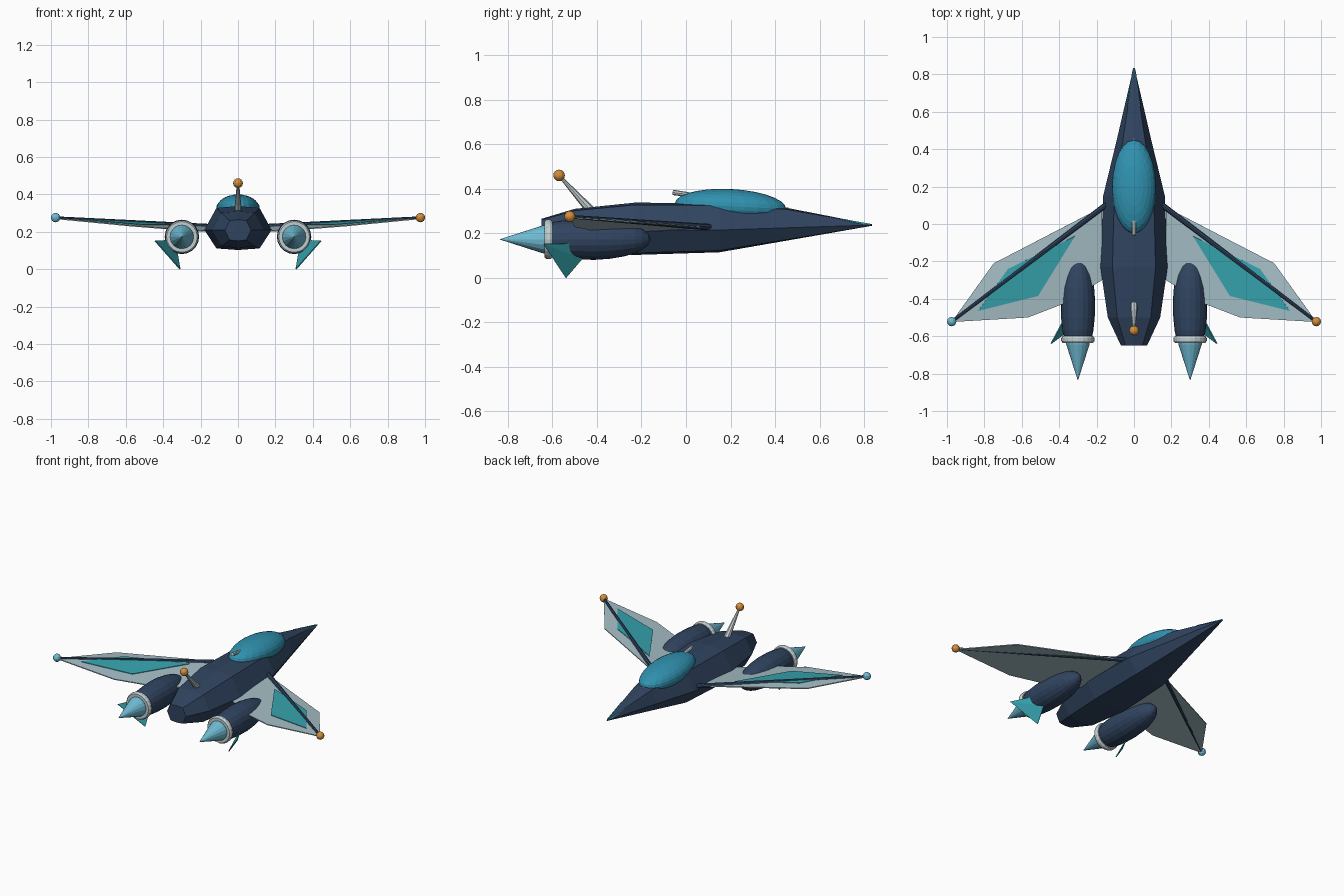
import bpy, bmesh, math
from mathutils import Vector, Matrix

if "Cube" in bpy.data.objects:
    bpy.data.objects.remove(bpy.data.objects["Cube"])


def material(name, r, g, b):
    m = bpy.data.materials.new(name)
    lin = [((c / 255 + 0.055) / 1.055) ** 2.4 for c in (r, g, b)]
    m.diffuse_color = (*lin, 1)
    m.use_nodes = True
    m.node_tree.nodes["Principled BSDF"].inputs["Base Color"].default_value = m.diffuse_color
    return m


NAVY = material("navy", 48, 68, 96)
GLASS = material("canopy blue", 48, 145, 175)
TEAL = material("teal", 54, 163, 174)
SKY = material("sky blue", 112, 188, 213)
ORANGE = material("orange", 212, 143, 58)
PALE = material("pale blue grey", 165, 190, 198)
SILVER = material("silver", 192, 205, 208)


def finish(name, bm, mat, recalc=True):
    if recalc:
        bmesh.ops.recalc_face_normals(bm, faces=bm.faces[:])
    mesh = bpy.data.meshes.new(name)
    bm.to_mesh(mesh)
    bm.free()
    mesh.materials.append(mat)
    ob = bpy.data.objects.new(name, mesh)
    bpy.context.collection.objects.link(ob)
    return ob


def loft(name, rings, mat):
    """Skin a list of equal-length rings and cap both ends."""
    bm = bmesh.new()
    loops = [[bm.verts.new(p) for p in ring] for ring in rings]
    n = len(loops[0])
    for a, b in zip(loops, loops[1:]):
        for i in range(n):
            j = (i + 1) % n
            bm.faces.new((a[i], a[j], b[j], b[i]))
    bm.faces.new(loops[0])
    bm.faces.new(loops[-1])
    return finish(name, bm, mat)


def lathe(name, profile, x, z, mat, n=20):
    """Turn a (y, radius) profile around an axis parallel to y."""
    rings = [[(x + r * math.cos(t * math.tau / n), y, z + r * math.sin(t * math.tau / n))
              for t in range(n)] for y, r in profile]
    return loft(name, rings, mat)


def rod(name, a, b, ra, rb, mat, n=8):
    a, b = Vector(a), Vector(b)
    d = b - a
    q = d.to_track_quat('Z', 'Y').to_matrix().to_4x4()
    bm = bmesh.new()
    bmesh.ops.create_cone(bm, cap_ends=True, segments=n, radius1=ra, radius2=rb,
                          depth=d.length, matrix=Matrix.Translation((a + b) / 2) @ q)
    return finish(name, bm, mat)


def ball(name, loc, radii, mat, u=12, v=8, tilt=0):
    m = Matrix.Translation(loc) @ Matrix.Rotation(tilt, 4, 'X') @ Matrix.Diagonal((*radii, 1))
    bm = bmesh.new()
    bmesh.ops.create_uvsphere(bm, u_segments=u, v_segments=v, radius=1, matrix=m)
    return finish(name, bm, mat)


def plate(name, polys, thick, mat, up=True):
    """Thin sheet from polygons, thickened below its upper side."""
    bm = bmesh.new()
    for poly in polys:
        f = bm.faces.new([bm.verts.new(p) for p in poly])
        f.normal_update()
        if up and f.normal.z < 0:
            f.normal_flip()
    bmesh.ops.remove_doubles(bm, verts=bm.verts[:], dist=1e-5)
    ob = finish(name, bm, mat, recalc=False)
    mod = ob.modifiers.new("thickness", 'SOLIDIFY')
    mod.thickness = thick
    mod.offset = -1 if up else 0
    return ob


# Fuselage: eight-sided sections (y, half width, bottom, middle, top)
STATIONS = [(-.65, .07, .152, .21, .265), (-.5, .14, .115, .21, .31),
            (-.23, .18, .103, .21, .338), (.15, .165, .115, .215, .335),
            (.45, .092, .167, .225, .315), (.835, .003, .234, .237, .24)]


def section(y, w, bot, mid, top):
    k, h = .64, .92
    return [Vector(p) for p in (
        (w, y, mid), (k * w, y, mid + h * (top - mid)), (0, y, top),
        (-k * w, y, mid + h * (top - mid)), (-w, y, mid),
        (-k * w, y, mid + h * (bot - mid)), (0, y, bot), (k * w, y, mid + h * (bot - mid)))]


sections = [section(*s) for s in STATIONS]
loft("fuselage", sections, NAVY)

# Canopy with a rod running through it, and the rear mast
ball("canopy", (0, .2, .322), (.117, .25, .077), GLASS, 24, 14, math.radians(-3))
rod("canopy_rod", (0, -.06, .384), (0, .46, .31), .012, .005, SILVER)
rod("mast", (0, -.43, .305), (0, -.57, .46), .021, .006, SILVER)
ball("mast_ball", (0, -.57, .46), (.026,) * 3, ORANGE)


# Wing height: folded along the spar line
def wing_point(s, x, y, lift=0):
    spar_y = .09 - .758 * (x - .17)
    z = .23 + .055 * (x - .17) - .06 * abs(y - spar_y)
    return (s * x, y, z + lift)


ENGINE = [(-.64, .06), (-.62, .072), (-.57, .083), (-.5, .09), (-.41, .092), (-.34, .087),
          (-.28, .077), (-.23, .063), (-.195, .046), (-.17, .025), (-.16, .005)]
RING = [(-.635, .07), (-.635, .082), (-.625, .089), (-.61, .089), (-.6, .082), (-.6, .07)]

for s, side in ((-1, "left"), (1, "right")):
    # Wing, its coloured panel, spar and tip lamp
    front = [(.17, .09), (.75, -.21), (.975, -.524)]
    back = [(.17, .09), (.975, -.524), (.567, -.5), (.385, -.43), (.17, -.3)]
    plate(side + "_wing", [[wing_point(s, *p) for p in poly] for poly in (front, back)], .006, PALE)
    p_front = [(.484, -.148), (.674, -.24), (.754, -.353)]
    p_back = [(.315, -.065), (.484, -.148), (.754, -.353), (.834, -.465), (.513, -.385)]
    plate(side + "_wing_panel", [[wing_point(s, *p, .004) for p in poly]
                                 for poly in (p_front, p_back)], .004, TEAL)
    rod(side + "_spar", (s * .14, .11, .227), (s * .975, -.522, .275), .015, .008, NAVY)
    ball(side + "_tip_lamp", (s * .975, -.522, .276), (.025,) * 3, ORANGE if s > 0 else SKY)

    # Engine pod, collar and exhaust cone
    lathe(side + "_engine", ENGINE, s * .3, .173, NAVY)
    lathe(side + "_collar", RING, s * .3, .173, SILVER)
    lathe(side + "_exhaust", [(-.63, .064), (-.645, .062), (-.835, .001)], s * .3, .173, SKY, 16)

    # Fin below the engine
    fin = [(.444, -.64, .152), (.31, -.54, .0), (.325, -.465, .088), (.38, -.52, .155)]
    tris = (fin[:3], [fin[0], fin[2], fin[3]])
    plate(side + "_fin", [[(s * x, y, z) for x, y, z in t] for t in tris], .006, TEAL, False)

    # Nose flash lying on the upper side facet
    i, j = (0, 1) if s > 0 else (4, 3)
    a, b = sections[-2], sections[-1]
    off = Vector((s * .002, 0, .002))
    tri = [a[j].lerp(b[j], .47) + off, a[i].lerp(b[i], .93) + off, b[j] + off]
    plate(side + "_nose_flash", [tri], .003, TEAL)
